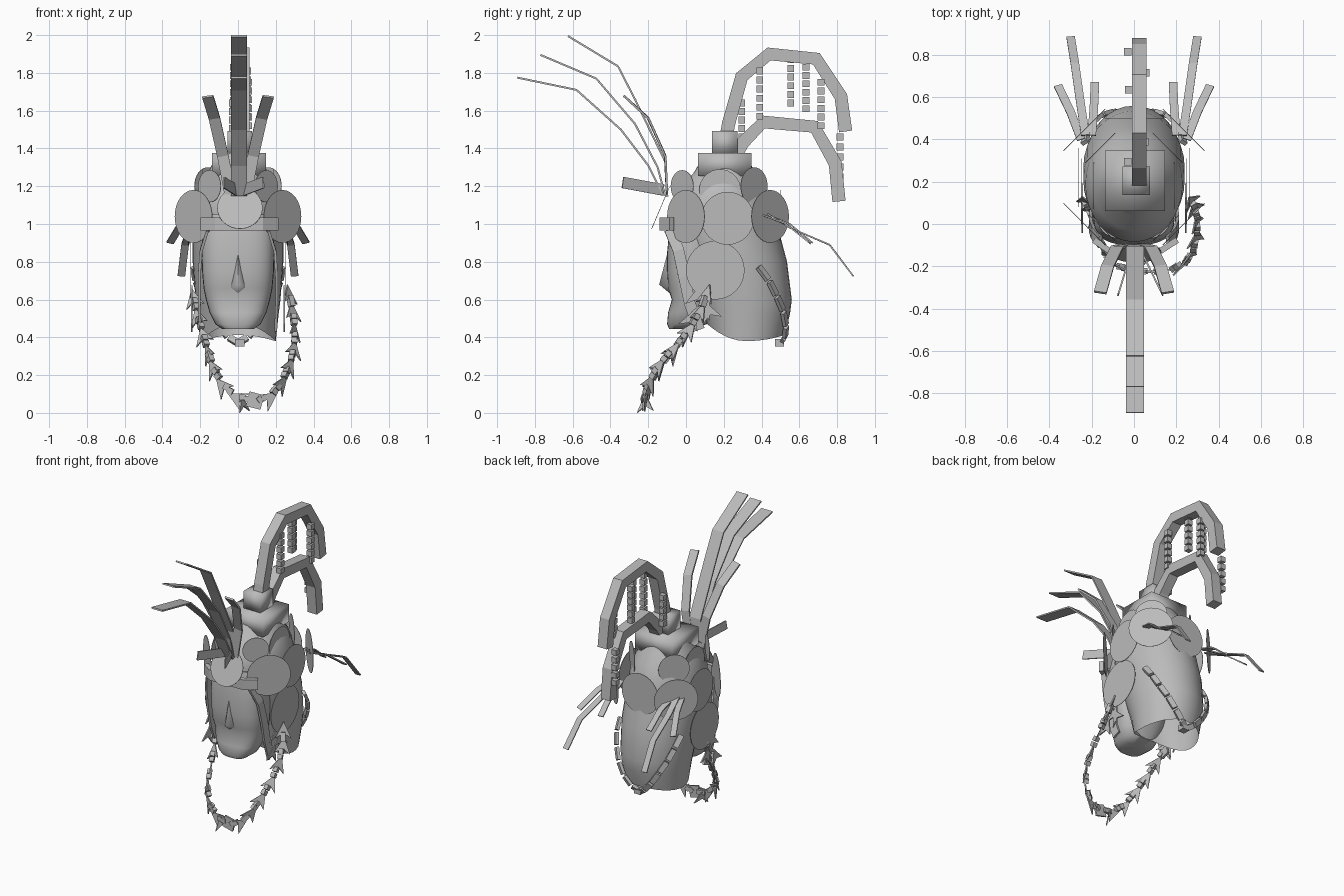
import bpy, bmesh, math, random
from mathutils import Vector, Matrix

if "Cube" in bpy.data.objects:
    bpy.data.objects.remove(bpy.data.objects["Cube"])

random.seed(4)
grey = bpy.data.materials.new("plain grey")
grey.diffuse_color = (0.5, 0.5, 0.5, 1)
grey.use_nodes = True
grey.node_tree.nodes["Principled BSDF"].inputs["Base Color"].default_value = grey.diffuse_color


def finish(name, bm, smooth=None):
    bmesh.ops.recalc_face_normals(bm, faces=bm.faces)
    me = bpy.data.meshes.new(name)
    bm.to_mesh(me)
    bm.free()
    me.materials.append(grey)
    ob = bpy.data.objects.new(name, me)
    bpy.context.collection.objects.link(ob)
    if smooth:
        bpy.ops.object.select_all(action='DESELECT')
        ob.select_set(True)
        bpy.context.view_layer.objects.active = ob
        bpy.ops.object.shade_smooth_by_angle(angle=math.radians(smooth))
    return ob


def add_box(bm, loc, size, rot=None):
    m = Matrix.Translation(loc) @ (rot or Matrix()) @ Matrix.Diagonal((*size, 1))
    bmesh.ops.create_cube(bm, size=1, matrix=m)


def sweep(name, pts, axis, width, thick):
    """Rectangular section along a path; axis is the width direction."""
    pts, bm, rings = [Vector(p) for p in pts], bmesh.new(), []
    for i, p in enumerate(pts):
        t = (pts[min(i + 1, len(pts) - 1)] - pts[max(i - 1, 0)]).normalized()
        w = Vector(axis)
        w = (w - t * w.dot(t)).normalized()
        n = t.cross(w)
        rings.append([bm.verts.new(p + w * width / 2 * a + n * thick / 2 * b)
                      for a, b in ((-1, -1), (1, -1), (1, 1), (-1, 1))])
    for r, s in zip(rings, rings[1:]):
        for j in range(4):
            bm.faces.new((r[j], r[(j + 1) % 4], s[(j + 1) % 4], s[j]))
    bm.faces.new(rings[0])
    bm.faces.new(rings[-1])
    return finish(name, bm)


def loft(name, rings, n=32, power=1.0, caps=(False, True), hem=None):
    """Rings are (z, y_front, y_back, half_width); hem(y) sets the lowest edge."""
    bm, loops = bmesh.new(), []
    for k, (z, y0, y1, hx) in enumerate(rings):
        loop = []
        for i in range(n):
            a = 2 * math.pi * i / n
            c, s = math.cos(a), math.sin(a)
            c = math.copysign(abs(c) ** power, c)
            s = math.copysign(abs(s) ** power, s)
            y = (y0 + y1) / 2 + (y1 - y0) / 2 * s
            loop.append(bm.verts.new((hx * c, y, hem(y) if hem and k == 0 else z)))
        loops.append(loop)
    for r, s in zip(loops, loops[1:]):
        for j in range(n):
            bm.faces.new((r[j], r[(j + 1) % n], s[(j + 1) % n], s[j]))
    for cap, loop in zip(caps, (loops[0], loops[-1])):
        if cap:
            bm.faces.new(loop)
    return finish(name, bm, 50)


def disc(name, loc, normal, r):
    bm = bmesh.new()
    rot = Vector(normal).to_track_quat('Z', 'Y').to_matrix().to_4x4()
    bmesh.ops.create_cone(bm, cap_ends=True, segments=32, radius1=r, radius2=r,
                          depth=0.003, matrix=Matrix.Translation(loc) @ rot)
    return finish(name, bm, 30)


def add_leaf(bm, loc, along, size, facing):
    """Pointed arrow-shaped leaf plate."""
    t = Vector(along).normalized()
    side = t.cross(Vector(facing)).normalized()
    nrm = t.cross(side)
    pts = [(0, .5), (-.5, -.5), (0, -.2), (.5, -.5)]
    lo, hi = ([bm.verts.new(Vector(loc) + side * u * size + t * v * size + nrm * o) for u, v in pts]
              for o in (-.004, .004))
    for i in range(4):
        j = (i + 1) % 4
        bm.faces.new((lo[i], lo[j], hi[j], hi[i]))
    for q in (lo, hi):
        bm.faces.new((q[0], q[1], q[2]))
        bm.faces.new((q[0], q[2], q[3]))


# Hair with a wavy lower hem, and face
loft("hair", [(.4, .11, .52, .2), (.52, .085, .55, .215),
              (.6, .06, .56, .225), (.8, .0, .535, .24), (.97, -.07, .49, .24),
              (1.1, -.085, .46, .23), (1.2, -.03, .42, .2), (1.27, .04, .37, .16),
              (1.32, .07, .34, .135)],
     hem=lambda y: .38 + 2.1 * max(0, .32 - y) ** 2 + .8 * max(0, y - .32) ** 2)
loft("face", [(.445, -.09, .04, .085), (.47, -.1, .11, .12), (.53, -.095, .13, .15),
              (.6, -.075, .15, .17), (.66, -.095, .16, .182), (.75, -.1, .16, .19),
              (.85, -.1, .16, .192), (.95, -.09, .15, .19), (1.05, -.075, .15, .17)],
     power=.75, caps=(True, True))
bm = bmesh.new()
n = [bm.verts.new(v) for v in ((0, -.1, .84), (-.045, -.085, .66), (.045, -.085, .66),
                               (0, -.142, .68), (0, -.07, .62))]
for f in ((0, 1, 3), (0, 3, 2), (1, 4, 3), (4, 2, 3), (0, 2, 4, 1)):
    bm.faces.new([n[i] for i in f])
finish("nose", bm, 60)

# Topknot blocks
for name, loc, size in (("topknot_base", (.005, .205, 1.315), (.285, .285, .12)),
                        ("topknot_top", (.01, .205, 1.43), (.13, .135, .125))):
    bm = bmesh.new()
    add_box(bm, loc, size)
    finish(name, bm, 180)

# Two curled arches behind, with hanging bead strings
for name, path in (
        ("upper_arch", ((.215, 1.47), (.225, 1.53), (.295, 1.78), (.44, 1.90), (.69, 1.875), (.82, 1.675), (.845, 1.49))),
        ("lower_arch", ((.25, 1.34), (.30, 1.43), (.41, 1.54), (.68, 1.515), (.79, 1.32), (.81, 1.12)))):
    sweep(name, [(.025, y, z) for y, z in path], (1, 0, 0), .07, .07)
for x, y, top, low in ((-.03, .295, 1.64, 1.46), (.05, .39, 1.81, 1.57), (.02, .555, 1.87, 1.64),
                       (-.025, .635, 1.83, 1.61), (.055, .715, 1.75, 1.52), (-.03, .815, 1.46, 1.25)):
    bm = bmesh.new()
    count = round((top - low) / .048)
    for i in range(count + 1):
        add_box(bm, (x, y, top + (low - top) * i / count), (.036, .036, .036))
    finish("bead_string", bm)

# Tall centre feathers
for path in (((-.10, 1.15), (-.11, 1.33), (-.27, 1.66), (-.36, 1.835), (-.625, 1.995)),
             ((-.11, 1.15), (-.15, 1.30), (-.27, 1.53), (-.475, 1.77), (-.77, 1.895)),
             ((-.12, 1.15), (-.2, 1.31), (-.345, 1.50), (-.58, 1.71), (-.893, 1.775))):
    sweep("centre_feather", [(.005, y, z) for y, z in path], (1, 0, 0), .085, .01)

# Front and back rosettes, brow band
disc("front_rosette", (.01, -.135, 1.085), (0, -.92, .39), .12)
disc("back_rosette", (0, .5, 1.04), (0, 1, 0), .14)
sweep("brow_band", [(-.19, -.075, 1), (-.12, -.125, 1), (.13, -.125, 1), (.205, -.075, 1)],
      (0, 0, 1), .07, .03)

# Parts repeated on both sides
for s in (-1, 1):
    sweep("side_feather", [(s * .04, -.1, 1.15), (s * .08, -.11, 1.36), (s * .125, -.2, 1.56),
                           (s * .16, -.325, 1.675)], (1, 0, 0), .06, .012)
    sweep("front_plume", [(.01 + s * .02, -.12, 1.18), (.03 + s * .105, -.335, 1.22)],
          (0, 0, 1), .06, .008)
    # Flat upright rosettes around the head
    for name, x, y, z, nrm, r in (
            ("rosette_front_side", .235, .0, 1.04, (1, -1, 0), .14),
            ("rosette_side", .262, .22, 1.03, (1, 0, 0), .14),
            ("rosette_back_side", .235, .445, 1.04, (1, 1, 0), .14),
            ("ear_rosette", .25, .155, .755, (1, 0, 0), .155),
            ("small_rosette_front", .15, -.02, 1.2, (1, -1, 0), .085),
            ("small_rosette_side", .19, .18, 1.18, (1, 0, 0), .11),
            ("small_rosette_back", .16, .36, 1.2, (1, 1, 0), .1)):
        disc(name, (s * x, y, z), (s * nrm[0], nrm[1], 0), r)
    # Drooping leaves behind the rosettes
    for path in (((.23, .42, 1.06), (.25, .55, .98), (.28, .76, .89), (.3, .885, .725)),
                 ((.25, .4, 1.05), (.3, .53, 1.0), (.36, .655, .9)),
                 ((.2, .42, 1.05), (.19, .55, 1.0), (.185, .67, .9))):
        sweep("drooping_leaf", [(s * x, y, z) for x, y, z in path], (1, .0, 0), .04, .008)
    # Hair locks framing the face
    sweep("face_lock", [(s * .16, -.085, .97), (s * .195, -.04, .86), (s * .205, -.01, .72),
                        (s * .205, .02, .58), (s * .2, .07, .44)], (0, 1, 0), .06, .015)
    # Flat links hanging around the back of the hair
    path = [Vector((s * x, y, z)) for x, y, z in
            ((.235, .38, .78), (.222, .44, .7), (.195, .48, .62), (.155, .515, .54),
             (.105, .53, .46), (.05, .525, .4), (.0, .5, .37))]
    for a, b in zip(path, path[1:]):
        sweep("back_link", [a.lerp(b, .08), a.lerp(b, .92)], (s * .5, .8, 0), .02, .035)
    # Pointed leaves below the ear rosettes
    bm = bmesh.new()
    for y, z, d in ((.06, .62, (0, .2, 1)), (.1, .56, (0, .5, 1)), (.12, .54, (0, -.4, 1)),
                    (.03, .5, (0, .4, 1))):
        add_leaf(bm, (s * .245, y, z), d, .11, (1, 0, 0))
    finish("ear_leaves", bm)
bm = bmesh.new()
add_box(bm, (.01, .495, .372), (.05, .05, .04))
finish("back_clasp", bm)

# Hanging garland of pointed leaves and small blocks
path = [Vector(p) for p in (
    (-.235, .11, .62), (-.215, .07, .52), (-.185, .0, .42), (-.16, -.07, .33), (-.135, -.14, .25),
    (-.085, -.195, .155), (-.01, -.22, .09), (.09, -.225, .065), (.17, -.215, .09),
    (.235, -.19, .17), (.275, -.14, .26), (.297, -.06, .35), (.3, .02, .45),
    (.288, .08, .55), (.27, .11, .64))]
bm = bmesh.new()
for i, p in enumerate(path):
    t = path[min(i + 1, len(path) - 1)] - path[max(i - 1, 0)]
    if i == 7:
        add_box(bm, p, (.08, .012, .08), Matrix.Rotation(.25, 4, 'Y'))
    else:
        up = (-t if i < 7 else t).normalized()
        facing = (random.uniform(.2, 1) * (1 if i > 7 else -1), random.uniform(-1, -.3), .2)
        add_leaf(bm, p + Vector((0, 0, -.01)), up, .105, facing)
    if i:
        for k in (.3, .6):
            add_box(bm, path[i - 1].lerp(p, k), (.03, .03, .03),
                    t.to_track_quat('Z', 'Y').to_matrix().to_4x4())
add_leaf(bm, (.025, -.215, .055), (-.2, 0, 1), .1, (1, -.6, 0))
finish("leaf_garland", bm)
